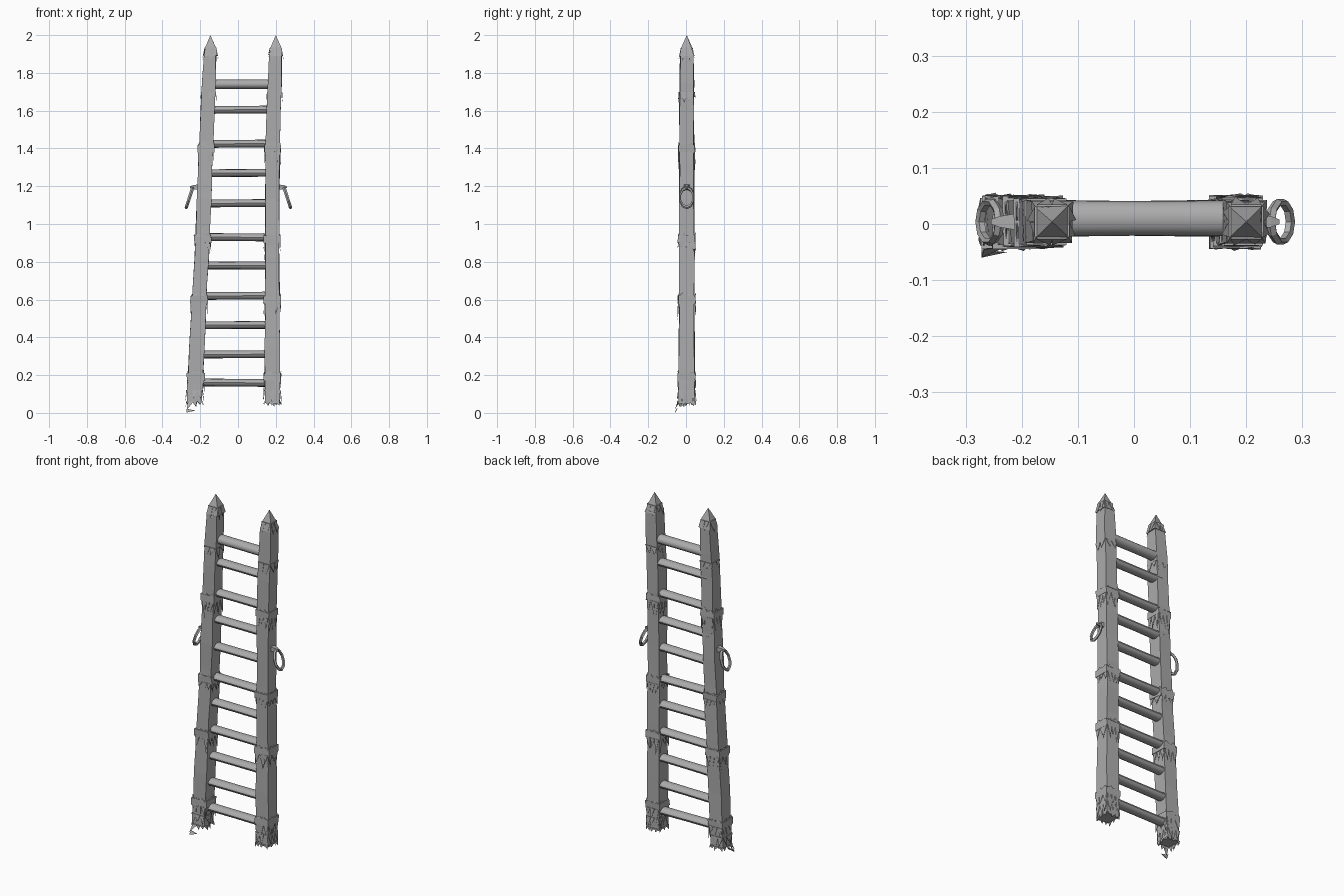
import bpy, bmesh, math, random
from mathutils import Vector

random.seed(7)
cube = bpy.data.objects.get("Cube")
if cube:
    bpy.data.objects.remove(cube, do_unlink=True)

wood = bpy.data.materials.new("weathered grey wood")
wood.use_nodes = True
GREY = (0.41, 0.41, 0.41, 1)
wood.diffuse_color = GREY
wood.node_tree.nodes["Principled BSDF"].inputs["Base Color"].default_value = GREY


def jit(a):
    return random.uniform(-a, a)


def finish(bm, name):
    bmesh.ops.recalc_face_normals(bm, faces=bm.faces)
    mesh = bpy.data.meshes.new(name)
    bm.to_mesh(mesh)
    bm.free()
    mesh.materials.append(wood)
    ob = bpy.data.objects.new(name, mesh)
    bpy.context.collection.objects.link(ob)
    return ob


def loft(bm, rings):
    """Skin a list of point rings and close both ends."""
    loops = [[bm.verts.new(p) for p in ring] for ring in rings]
    n = len(loops[0])
    for a, b in zip(loops, loops[1:]):
        for i in range(n):
            bm.faces.new((a[i], a[(i + 1) % n], b[(i + 1) % n], b[i]))
    bm.faces.new(loops[0])
    bm.faces.new(loops[-1])


def square(cx, cy, z, hx, hy, wobble=0.0):
    return [Vector((cx + sx * hx + jit(wobble), cy + sy * hy + jit(wobble), z + jit(wobble)))
            for sx, sy in ((-1, -1), (1, -1), (1, 1), (-1, 1))]


def splinter(bm, a, b, tip, out, thick=0.004):
    """Thin pointed flake hanging from edge a-b."""
    base = [a, b, b + out * thick, a + out * thick]
    vs = [bm.verts.new(p) for p in base]
    t = bm.verts.new(tip)
    bm.faces.new(vs)
    for i in range(4):
        bm.faces.new((vs[i], vs[(i + 1) % 4], t))


def fringe(bm, cx, cy, z, hx, hy, length, flare, per_side=2):
    """Ring of splinters around a square post, pointing down (or up)."""
    for k in range(4):
        ang = k * math.pi / 2
        out = Vector((math.cos(ang), math.sin(ang), 0))
        side = Vector((-out.y, out.x, 0))
        reach, half = (hx, hy) if k % 2 == 0 else (hy, hx)
        for j in range(per_side):
            lo = -half + 2 * half * j / per_side
            hi = lo + 2 * half / per_side
            mid = Vector((cx, cy, z)) + out * reach
            tip = mid + side * random.uniform(lo, hi) + out * (flare + jit(0.003))
            tip.z -= length * random.uniform(0.5, 1.0)
            splinter(bm, mid + side * lo, mid + side * hi, tip, out)


# Centre line and half width of each post: (height, x, half width)
CY = 0.004
POSTS = {
    "right": [(0.06, -0.23, 0.040), (0.6, -0.206, 0.039), (0.92, -0.187, 0.038),
              (1.4, -0.169, 0.037), (1.68, -0.157, 0.036), (1.9, -0.148, 0.032)],
    "left": [(0.05, 0.182, 0.040), (0.6, 0.182, 0.039), (0.92, 0.181, 0.038),
             (1.4, 0.183, 0.036), (1.68, 0.193, 0.037), (1.9, 0.198, 0.033)],
}


def at(post, z):
    for (z0, x0, h0), (z1, x1, h1) in zip(post, post[1:]):
        if z <= z1:
            t = (z - z0) / (z1 - z0)
            return x0 + (x1 - x0) * t, h0 + (h1 - h0) * t
    return post[-1][1:]


for side_name, post in POSTS.items():
    s = -1 if side_name == "right" else 1

    # Rough hewn square post
    bm = bmesh.new()
    foot = post[0][0]
    heights = [foot + (1.9 - foot) * i / 12 for i in range(13)]
    loft(bm, [square(at(post, z)[0], CY, z, at(post, z)[1], at(post, z)[1] + 0.002, 0.0025)
              for z in heights])
    finish(bm, side_name + "_post")

    # Wrapped bands with a split fringe below
    for z, hang in ((0.19, 0.09), (0.6, 0.10), (0.92, 0.06), (1.4, 0.11)):
        cx, h = at(post, z)
        bm = bmesh.new()
        w = h + 0.007
        loft(bm, [square(cx, CY, z - 0.02, w, w, 0.003), square(cx, CY, z + 0.02, w, w, 0.003)])
        fringe(bm, cx, CY, z - 0.015, h + 0.001, h + 0.004, hang, 0.004, 3)
        fringe(bm, cx, CY, z + 0.015, h + 0.001, h + 0.003, -0.025, 0.004, 2)
        finish(bm, side_name + "_band")

    # Small chips lifting off the upper post and the frayed foot
    bm = bmesh.new()
    cx, h = at(post, 1.7)
    fringe(bm, cx, CY, 1.7, h, h + 0.002, 0.07, 0.006)
    fringe(bm, post[0][1], CY, 0.12, 0.040, 0.042, 0.09, 0.008, 3)
    fringe(bm, post[0][1], CY, 0.06, 0.040, 0.042, 0.03, 0.005, 3)
    finish(bm, side_name + "_chips")

    # Pointed cap with flared leaves
    bm = bmesh.new()
    cx = post[-1][1] + 0.002
    loft(bm, [square(cx, CY, 1.89, 0.036, 0.037, 0.002),
              square(cx, CY, 1.935, 0.026, 0.026, 0.003),
              square(cx, CY, 1.998, 0.001, 0.001)])
    fringe(bm, cx, CY, 1.935, 0.027, 0.027, 0.075, 0.016, 2)
    finish(bm, side_name + "_cap")

    # Side ring hanging from a peg
    cx, h = at(post, 1.18)
    edge = cx + s * h
    bm = bmesh.new()
    loft(bm, [[Vector((x, CY + r * math.cos(a), 1.195 + r * math.sin(a)))
               for a in (math.pi / 4 + k * math.pi / 2 for k in range(4))]
              for x, r in ((edge - s * 0.01, 0.022), (edge + s * 0.025, 0.014),
                           (edge + s * 0.04, 0.006))])
    finish(bm, side_name + "_peg")
    bpy.ops.mesh.primitive_torus_add(
        major_segments=10, minor_segments=5, major_radius=0.05, minor_radius=0.009,
        location=(edge + s * 0.042, CY, 1.14),
        rotation=(0, math.radians(90 - s * 18), 0))
    ring = bpy.context.object
    ring.name = side_name + "_ring"
    ring.scale = (1.1, 0.72, 1)
    ring.data.materials.append(wood)

# Broken shard at the foot of the right post
bm = bmesh.new()
splinter(bm, Vector((-0.265, -0.035, 0.06)), Vector((-0.235, -0.04, 0.06)),
         Vector((-0.272, -0.06, 0.015)), Vector((0, -1, 0)))
splinter(bm, Vector((-0.272, -0.06, 0.002)), Vector((-0.272, -0.05, 0.022)),
         Vector((-0.225, -0.05, 0.012)), Vector((0, 1, 0)))
for v in bm.verts:
    v.co.z = max(0.0, v.co.z)
finish(bm, "foot_shard")

# Oval rungs between the posts
rungs = []
for i, z in enumerate((0.16, 0.31, 0.465, 0.62, 0.78, 0.93, 1.11, 1.27, 1.425, 1.605, 1.74)):
    x0, x1 = at(POSTS["right"], z)[0], at(POSTS["left"], z)[0]
    rz = 0.026 if i == 10 else 0.021
    tilt = jit(0.004)
    bm = bmesh.new()
    loft(bm, [[Vector((x0 + (x1 - x0) * t,
                       0.01 + tilt * (t - 0.5) + 0.032 * f * math.cos(k * math.pi / 6),
                       z + tilt * (0.5 - t) + rz * f * math.sin(k * math.pi / 6)))
               for k in range(12)]
              for t, f in ((0, 1.0), (0.5, 0.96), (1, 1.0))])
    rungs.append(finish(bm, "rung"))

bpy.ops.object.select_all(action="DESELECT")
for ob in rungs:
    ob.select_set(True)
bpy.context.view_layer.objects.active = rungs[0]
bpy.ops.object.shade_smooth_by_angle(angle=math.radians(40))
